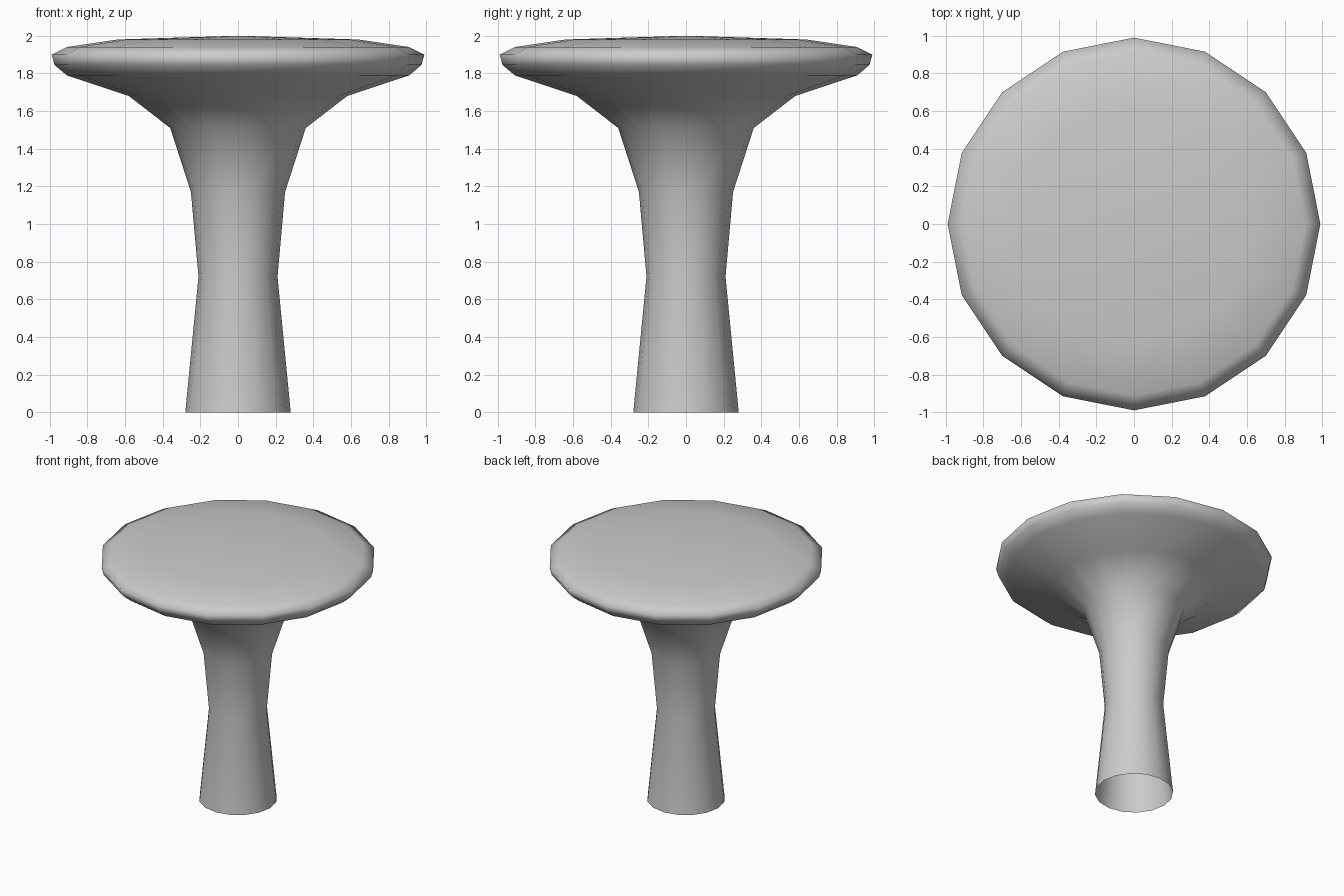
import bpy, bmesh, math

cube = bpy.data.objects.get("Cube")
if cube:
    bpy.data.objects.remove(cube, do_unlink=True)

SIDES = 16


def make_material(name, colour):
    mat = bpy.data.materials.new(name)
    mat.use_nodes = True
    mat.diffuse_color = colour
    mat.node_tree.nodes["Principled BSDF"].inputs["Base Color"].default_value = colour
    return mat


def lathe(name, profile, mat):
    """Turn a (radius, height) profile round the z axis; radius 0 makes a pole."""
    bm = bmesh.new()
    rings = []
    for r, z in profile:
        if r == 0:
            rings.append([bm.verts.new((0, 0, z))] * SIDES)
            continue
        angles = [2 * math.pi * i / SIDES for i in range(SIDES)]
        rings.append([bm.verts.new((r * math.cos(a), r * math.sin(a), z)) for a in angles])
    for low, high in zip(rings, rings[1:]):
        for i in range(SIDES):
            j = (i + 1) % SIDES
            corners = [low[i], low[j], high[j], high[i]]
            bm.faces.new(list(dict.fromkeys(corners)))
    for face in bm.faces:
        face.smooth = True
    mesh = bpy.data.meshes.new(name)
    bm.to_mesh(mesh)
    bm.free()
    mesh.materials.append(mat)
    obj = bpy.data.objects.new(name, mesh)
    bpy.context.collection.objects.link(obj)
    return obj


grey = make_material("light grey", (0.6, 0.6, 0.6, 1))

# Waisted hollow stem, flaring into a domed round top; open at the foot
lathe("pedestal_table", [
    (0.28, 0), (0.21, 0.72), (0.25, 1.17), (0.36, 1.51), (0.58, 1.68),
    (0.91, 1.79), (0.975, 1.845), (0.99, 1.9), (0.91, 1.94), (0.64, 1.98), (0, 2),
], grey)
